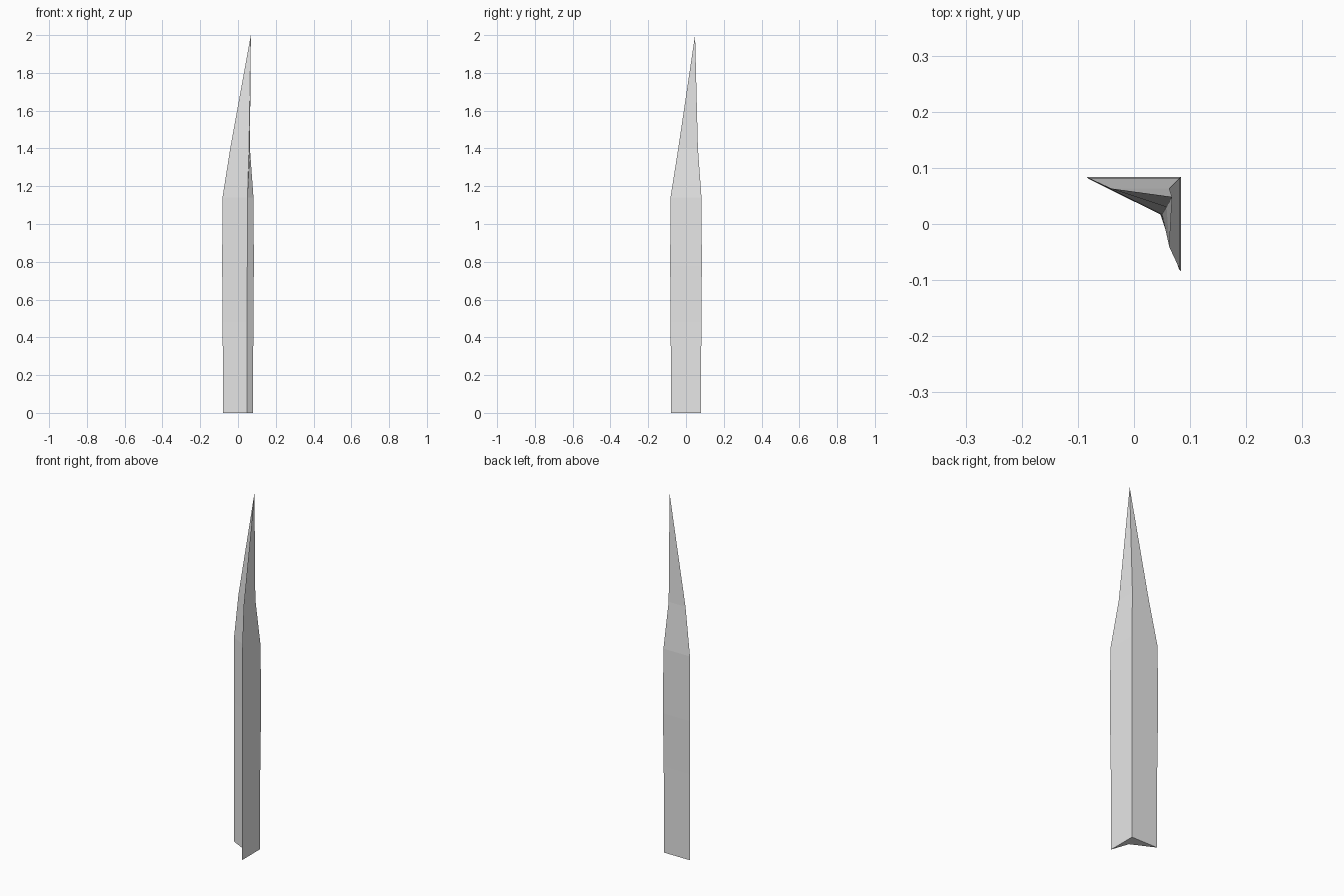
import bpy, bmesh

if "Cube" in bpy.data.objects:
    bpy.data.objects.remove(bpy.data.objects["Cube"])

grey = bpy.data.materials.new("pale_grey")
grey.diffuse_color = (0.8, 0.8, 0.8, 1)
grey.use_nodes = True
grey.node_tree.nodes["Principled BSDF"].inputs["Base Color"].default_value = grey.diffuse_color

# Height, wing tip, outer corner and inner corner of each chevron section
sections = [
    (0.00, -0.080, 0.080, (0.047, 0.017)),
    (0.48, -0.081, 0.081, (0.048, 0.017)),
    (0.78, -0.084, 0.084, (0.049, 0.016)),
    (1.14, -0.082, 0.082, (0.050, 0.017)),
    (1.40, -0.041, 0.063, (0.058, 0.030)),
]
tip_point = (0.068, 0.048, 2.0)

# Chevron blade lofted through the sections to a point
bm = bmesh.new()
rings = []
for z, wing, corner, inner in sections:
    outline = [(wing, corner), inner, (corner, wing), (corner, corner)]
    rings.append([bm.verts.new((x, y, z)) for x, y in outline])
for low, high in zip(rings, rings[1:]):
    for i in range(4):
        j = (i + 1) % 4
        bm.faces.new((low[i], low[j], high[j], high[i]))
tip = bm.verts.new(tip_point)
for i in range(4):
    bm.faces.new((rings[-1][i], rings[-1][(i + 1) % 4], tip))

# Base cap, split along the fold
a, b, c, d = rings[0]
bm.faces.new((a, d, b))
bm.faces.new((b, d, c))
bmesh.ops.recalc_face_normals(bm, faces=bm.faces[:])

mesh = bpy.data.meshes.new("shard_blade")
bm.to_mesh(mesh)
bm.free()
mesh.materials.append(grey)
blade = bpy.data.objects.new("shard_blade", mesh)
bpy.context.collection.objects.link(blade)
